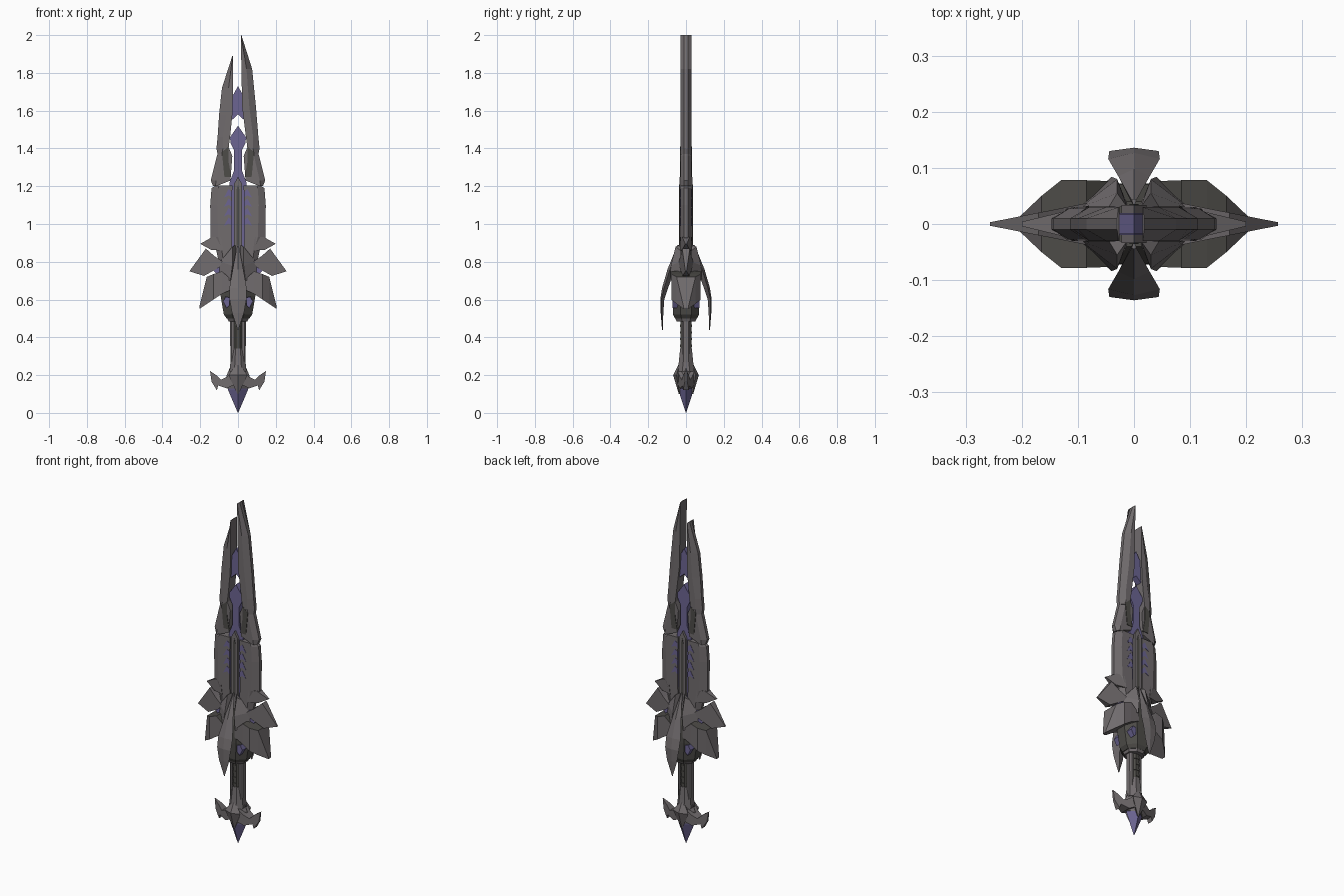
import bpy, bmesh
from math import cos, sin, pi

cube = bpy.data.objects.get("Cube")
if cube:
    bpy.data.objects.remove(cube, do_unlink=True)


def material(name, rgb):
    m = bpy.data.materials.new(name)
    m.use_nodes = True
    m.diffuse_color = (*rgb, 1)
    m.node_tree.nodes["Principled BSDF"].inputs["Base Color"].default_value = (*rgb, 1)
    return m


STEEL = material("steel grey", (0.165, 0.15, 0.155))
DARK = material("dark grey", (0.075, 0.072, 0.065))
VIOLET = material("muted violet", (0.15, 0.13, 0.29))


def finish(name, bm, mat, dark_top=False):
    bmesh.ops.remove_doubles(bm, verts=bm.verts, dist=0.0004)
    bmesh.ops.recalc_face_normals(bm, faces=bm.faces)
    me = bpy.data.meshes.new(name)
    me.materials.append(mat)
    if dark_top:
        me.materials.append(DARK)
        bm.normal_update()
        for f in bm.faces:
            f.material_index = int(f.normal.z > 0.4)
    bm.to_mesh(me)
    bm.free()
    ob = bpy.data.objects.new(name, me)
    bpy.context.collection.objects.link(ob)
    return ob


def loft(name, rings, mat, **kw):
    """Skin a list of equal-length point rings and cap both ends."""
    bm = bmesh.new()
    vs = [[bm.verts.new(p) for p in r] for r in rings]
    n = len(vs[0])
    for a, b in zip(vs, vs[1:]):
        for i in range(n):
            j = (i + 1) % n
            bm.faces.new((a[i], a[j], b[j], b[i]))
    bm.faces.new(vs[0])
    bm.faces.new(vs[-1])
    return finish(name, bm, mat, **kw)


def plate(name, outline, mat, thick, side=1):
    """Flat outline in x and z, with thickness given by a function of x."""
    loft(name, [[(side * x, s * thick(x), z) for x, z in outline] for s in (-1, 1)], mat)


def taper(x0, h0, x1, h1):
    return lambda x: h0 + (h1 - h0) * (x - x0) / (x1 - x0)


def flat(h):
    return lambda x: h


def slab(name, stations, mat, side, h=0.03, edge=0.01):
    """Upright slab with a bevelled outer edge: z, inner x, bevel x, outer x."""
    loft(name, [[(side * a, -h, z), (side * b, -h, z), (side * c, -edge, z),
                 (side * c, edge, z), (side * b, h, z), (side * a, h, z)]
                for z, a, b, c in stations], mat)


def column(name, stations, mat, sides=8):
    """Stacked polygon rings: z, half width, half depth."""
    turn = pi / sides if sides == 8 else 0
    k = 1 / cos(turn)
    loft(name, [[(k * hx * cos(2 * pi * i / sides + turn), k * hy * sin(2 * pi * i / sides + turn), z)
                 for i in range(sides)] for z, hx, hy in stations], mat)


def ridged(name, stations, mat, sign):
    """Plate with a centre ridge: z, half width, ridge y, edge y, inner y."""
    loft(name, [[(-w, sign * e, z), (0, sign * r, z), (w, sign * e, z), (0, sign * i, z)]
                for z, w, r, e, i in stations], mat)


# Split blade tips, one longer than the other
slab("left_blade", [(1.37, .075, .085, .108), (1.40, .05, .08, .114), (1.46, .042, .08, .108),
                    (1.62, .022, .06, .095), (1.82, .018, .045, .075), (2.0, .015, .016, .018)], STEEL, 1)
slab("right_blade", [(1.37, .075, .085, .108), (1.40, .05, .08, .114), (1.46, .042, .08, .108),
                     (1.58, .03, .06, .1), (1.72, .026, .05, .085), (1.89, .027, .028, .03)], STEEL, -1)

# Violet crystals and long core
plate("upper_crystal", [(0, 1.73), (.033, 1.67), (.033, 1.55), (0, 1.58), (-.033, 1.55), (-.033, 1.67)],
      VIOLET, flat(.018))
plate("lower_crystal", [(0, 1.52), (.042, 1.46), (.04, 1.43), (.02, 1.39), (.022, 1.28), (.045, 1.22), (.045, .8),
                        (-.045, .8), (-.045, 1.22), (-.022, 1.28), (-.02, 1.39), (-.04, 1.43), (-.042, 1.46)],
      VIOLET, flat(.02))

# Centre rail with pointed top
plate("centre_rail", [(0, 1.25), (.022, 1.21), (.022, .75), (-.022, .75), (-.022, 1.21)], STEEL, flat(.034))
plate("rail_groove", [(0, 1.21), (.008, 1.18), (.008, .88), (-.008, .88), (-.008, 1.18)], DARK, flat(.036))

for side, word in ((1, "left"), (-1, "right")):
    # Shoulder blocks below the blade tips
    slab(word + "_shoulder", [(1.20, .115, .12, .132), (1.23, .04, .115, .144), (1.36, .03, .085, .112),
                              (1.42, .055, .07, .09)], STEEL, side, .028)
    plate(word + "_shoulder_inlay", [(.05, 1.41), (.085, 1.38), (.072, 1.25), (.036, 1.25), (.05, 1.33)],
          DARK, flat(.031), side)
    # Long body panels
    slab(word + "_body", [(.74, .03, .07, .09), (.86, .03, .085, .115), (.93, .034, .105, .146),
                          (1.1, .034, .11, .147), (1.19, .03, .105, .14), (1.205, .03, .1, .115)], STEEL, side)
    # Violet teeth along the body
    for i in range(4):
        z = .99 + .05 * i
        plate(f"{word}_tooth_{i + 1}", [(.033, z), (.048, z + .012), (.074, z), (.05, z + .045), (.033, z + .03)],
              VIOLET, flat(.0315), side)
    # Side fins
    plate(word + "_small_fin", [(.09, .93), (.135, .932), (.2, .895), (.14, .862), (.08, .86)], STEEL,
          taper(.08, .033, .2, .004), side)
    plate(word + "_large_fin", [(.08, .8), (.125, .83), (.17, .87), (.257, .75), (.18, .725), (.1, .77)], STEEL,
          taper(.08, .038, .257, .003), side)
    plate(word + "_fin_glow", [(.08, .81), (.125, .81), (.145, .77), (.1, .72), (.08, .72)], VIOLET,
          flat(.024), side)
    # Heavy guard wings
    loft(word + "_guard_wing", [[(side * x, -h, top), (side * x, h, top), (side * x, h, low), (side * x, -h, low)]
                                for x, top, low, h in [(.03, .70, .655, .076), (.085, .75, .63, .078),
                                                       (.13, .735, .60, .078), (.165, .72, .577, .05),
                                                       (.205, .56, .55, .012)]], STEEL, dark_top=True)
    # Guard gem and grip rail
    plate(word + "_guard_gem", [(.045, .61), (.065, .615), (.079, .59), (.06, .555), (.045, .57)], VIOLET,
          flat(.072), side)
    slab(word + "_grip_rail", [(.2, .022, .034, .04), (.5, .022, .034, .042)], STEEL, side, .022, .014)
    # Pommel horns
    plate(word + "_pommel_horn", [(.02, .225), (.06, .19), (.09, .175), (.115, .2), (.148, .222), (.14, .165),
                                  (.112, .12), (.105, .145), (.06, .13), (.02, .15)], STEEL,
          taper(.02, .045, .148, .004), side)

for sign, word in ((-1, "front"), (1, "back")):
    # Sloping hood above the guard
    for side, lr in ((1, "left"), (-1, "right")):
        loft(f"{word}_{lr}_hood", [[(side * x, sign * y, z) for x, y, z in ring] for ring in
             [[(.012, .03, .89), (.03, .055, .88), (.045, .03, .86)],
              [(.01, .03, .8), (.03, .08, .78), (.095, .03, .8)],
              [(.01, .03, .7), (.04, .084, .7), (.1, .03, .72)]]], STEEL)
    # Long centre tail hanging off the guard
    ridged(word + "_tail", [(.89, .004, .045, .042, .03), (.76, .028, .098, .085, .06), (.66, .046, .127, .116, .095),
                            (.6, .044, .136, .13, .115), (.53, .032, .134, .13, .12),
                            (.44, .002, .127, .126, .123)], STEEL, sign)
    # Pointed pommel face
    ridged(word + "_pommel_face", [(.265, .004, .035, .033, .01), (.2, .05, .068, .05, .02),
                                   (.1, .003, .038, .036, .02)], STEEL, sign)

# Guard core and collar
column("guard_core", [(.5, .06, .058), (.52, .075, .068), (.62, .092, .072), (.72, .092, .07),
                      (.8, .06, .04)], DARK)
column("guard_collar", [(.485, .05, .05), (.515, .062, .064), (.53, .068, .068)], STEEL)

# Grip with raised bands
column("grip", [(.2, .026, .028), (.5, .026, .028)], DARK)
for i in range(4):
    z = .35 + .035 * i
    column(f"grip_band_{i + 1}", [(z, .028, .031), (z + .012, .028, .031)], DARK)
column("grip_base", [(.22, .045, .045), (.27, .04, .038), (.34, .03, .031)], STEEL)

# Pommel
column("pommel", [(.27, .03, .03), (.2, .06, .06), (.13, .058, .045)], STEEL, 4)
column("pommel_spike", [(.15, .06, .045), (.12, .052, .04), (0, .001, .001)], VIOLET, 4)
